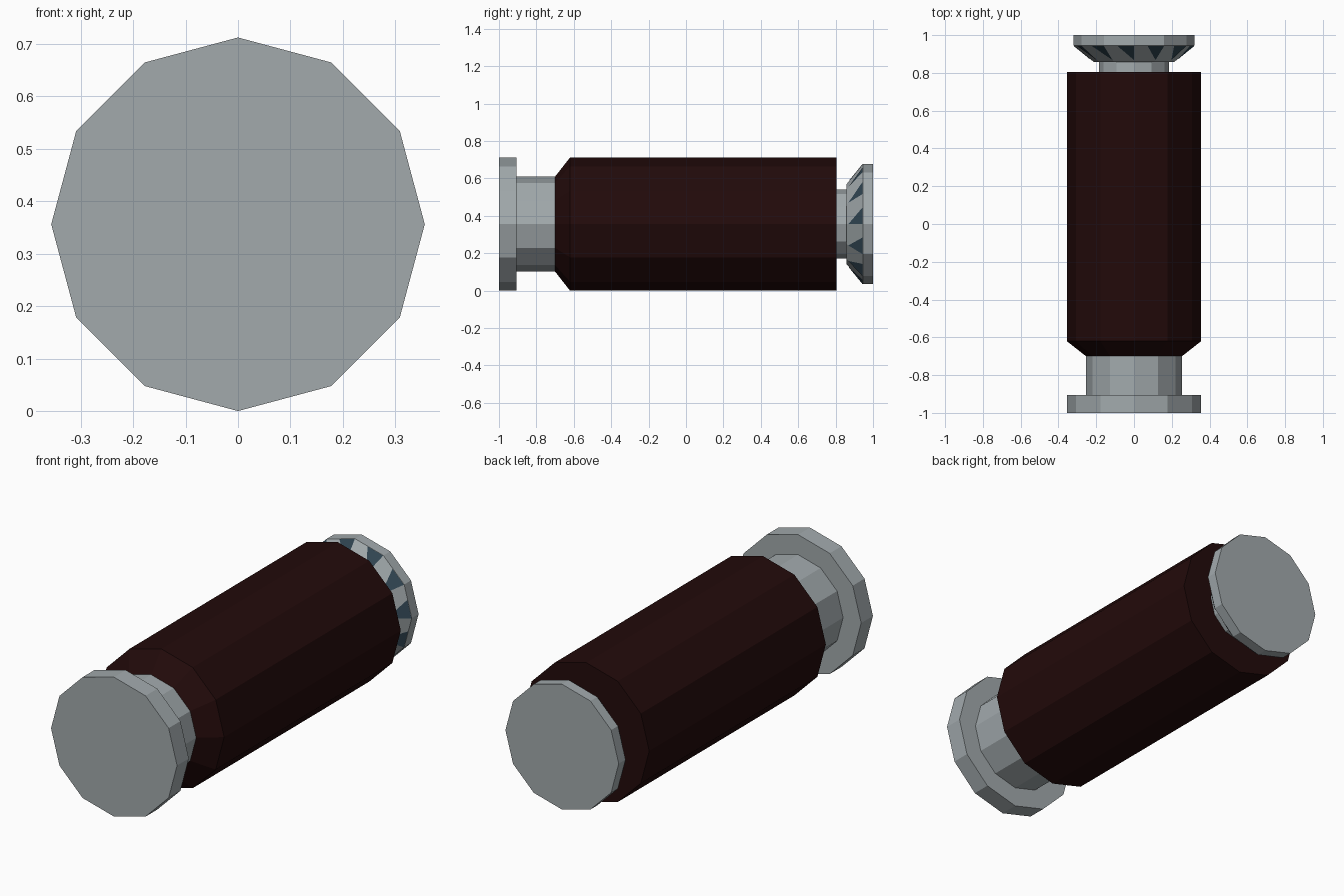
import bpy, math
from mathutils import Vector

if "Cube" in bpy.data.objects:
    bpy.data.objects.remove(bpy.data.objects["Cube"])

SIDES = 12
R = 0.356      # outer radius, also height of the axis above the ground


def material(name, rgb):
    m = bpy.data.materials.new(name)
    m.diffuse_color = (*rgb, 1)
    m.use_nodes = True
    m.node_tree.nodes["Principled BSDF"].inputs["Base Color"].default_value = m.diffuse_color
    return m


steel = material("grey steel", (0.36, 0.40, 0.415))
maroon = material("dark maroon", (0.016, 0.003, 0.003))
slate = material("dark slate blue", (0.03, 0.06, 0.085))


def point(y, r, step):
    a = 2 * math.pi * step / SIDES
    return Vector((r * math.cos(a), y, R + r * math.sin(a)))


def add_object(name, verts, faces, mat):
    me = bpy.data.meshes.new(name)
    me.from_pydata(verts, [], faces)
    me.materials.append(mat)
    ob = bpy.data.objects.new(name, me)
    bpy.context.collection.objects.link(ob)
    return ob


def lathe(name, profile, mat):
    """Capped twelve-sided solid around the y axis from (y, radius) pairs."""
    verts = [point(y, r, i) for y, r in profile for i in range(SIDES)]
    faces = [tuple(range(SIDES))]
    for k in range(len(profile) - 1):
        for i in range(SIDES):
            j = (i + 1) % SIDES
            a, b = k * SIDES, (k + 1) * SIDES
            faces.append((a + i, b + i, b + j, a + j))
    last = (len(profile) - 1) * SIDES
    faces.append(tuple(last + i for i in reversed(range(SIDES))))
    return add_object(name, verts, faces, mat)


# Solid parts, front to back
lathe("front_flange", [(-1, R), (-0.905, R)], steel)
lathe("front_neck", [(-0.905, 0.254), (-0.70, 0.254)], steel)
lathe("body", [(-0.70, 0.254), (-0.62, R), (0.805, R)], maroon)
lathe("rear_neck", [(0.805, 0.185), (0.858, 0.185)], steel)
lathe("rear_cap", [(0.858, 0.213), (0.945, 0.32), (1, 0.32)], steel)

# Thin dark triangles on the sloping side of the rear cap
verts, faces = [], []
for i in range(SIDES):
    lift = Vector((0, -0.002, 0))
    rim_a, rim_b = point(0.945, 0.32, i), point(0.945, 0.32, i + 1)
    inner = point(0.870, 0.228, i)
    n = len(verts)
    verts += [rim_a + lift, rim_a.lerp(rim_b, 0.55) + lift, inner + lift]
    faces.append((n, n + 2, n + 1))
add_object("cap_patches", verts, faces, slate)
